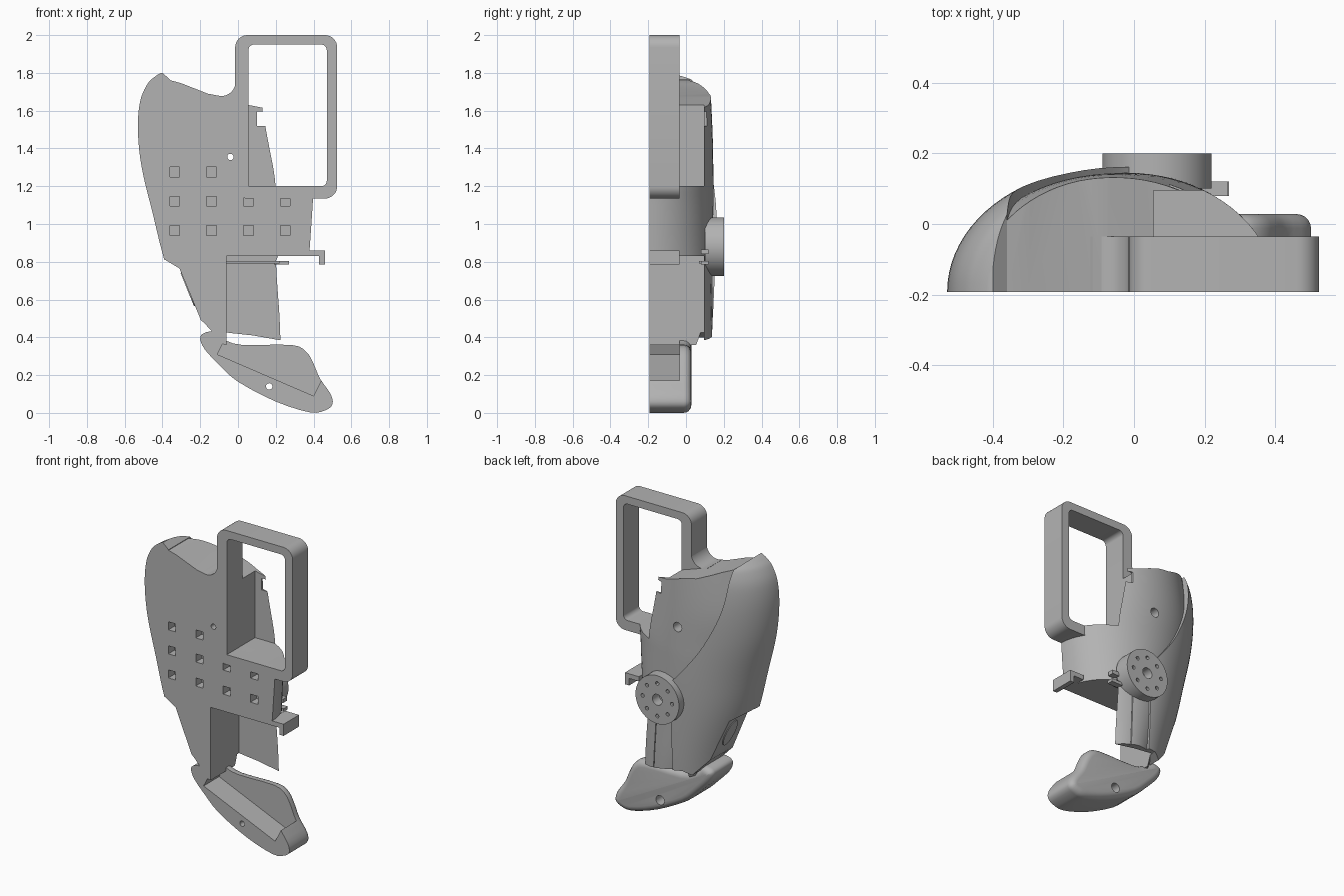
import bpy, bmesh, math
from mathutils import Vector

if "Cube" in bpy.data.objects:
    bpy.data.objects.remove(bpy.data.objects["Cube"])

FRONT, MID = -0.193, -0.035

grey = bpy.data.materials.new("plain grey")
grey.use_nodes = True
grey.diffuse_color = (0.45, 0.45, 0.45, 1)
grey.node_tree.nodes["Principled BSDF"].inputs["Base Color"].default_value = grey.diffuse_color


def finish(name, bm):
    bmesh.ops.recalc_face_normals(bm, faces=bm.faces)
    mesh = bpy.data.meshes.new(name)
    bm.to_mesh(mesh)
    bm.free()
    mesh.materials.append(grey)
    ob = bpy.data.objects.new(name, mesh)
    bpy.context.scene.collection.objects.link(ob)
    return ob


def prism(name, pts, y0, y1, bevel=0.0):
    """Outline in x/z pushed from y0 to y1, optionally rounding the rear rim."""
    bm = bmesh.new()
    face = bm.faces.new([bm.verts.new((x, y0, z)) for x, z in pts])
    out = bmesh.ops.extrude_face_region(bm, geom=[face])["geom"]
    bmesh.ops.translate(bm, vec=(0, y1 - y0, 0),
                        verts=[v for v in out if isinstance(v, bmesh.types.BMVert)])
    if bevel:
        rim = [e for e in out if isinstance(e, bmesh.types.BMEdge)]
        bmesh.ops.bevel(bm, geom=rim, offset=bevel, segments=5, profile=0.5, affect='EDGES')
    return finish(name, bm)


def rect(x0, x1, z0, z1):
    return [(x0, z0), (x1, z0), (x1, z1), (x0, z1)]


def arc(cx, cz, r, a0, a1, n):
    steps = [math.radians(a0 + (a1 - a0) * i / n) for i in range(n + 1)]
    return [(cx + r * math.cos(a), cz + r * math.sin(a)) for a in steps]


def circle(cx, cz, r, n=32):
    return arc(cx, cz, r, 0, 360, n)[:-1]


def rounded(x0, x1, z0, z1, r):
    return (arc(x1 - r, z1 - r, r, 0, 90, 8) + arc(x0 + r, z1 - r, r, 90, 180, 8)
            + arc(x0 + r, z0 + r, r, 180, 270, 8) + arc(x1 - r, z0 + r, r, 270, 360, 8))


def spline(keys, n, closed=False):
    """Smooth curve through the key points."""
    p = [Vector(k) for k in keys]
    c = len(p)
    get = (lambda i: p[i % c]) if closed else (lambda i: p[max(0, min(c - 1, i))])
    out = []
    for i in range(c if closed else c - 1):
        a, b, d, e = (get(i + k) for k in (-1, 0, 1, 2))
        for j in range(n):
            t = j / n
            out.append(0.5 * (2 * b + (d - a) * t + (2 * a - 5 * b + 4 * d - e) * t ** 2
                              + (3 * b - a - 3 * d + e) * t ** 3))
    return out if closed else out + [p[-1]]


def dome(name, keys, n=40):
    """Half-oval sections; each key is height, left x, right x, rear y."""
    bm = bmesh.new()
    rings = []
    for z, x0, x1, top in spline(keys, 5):
        mid, half = (x0 + x1) / 2, (x1 - x0) / 2
        rings.append([bm.verts.new((mid - half * math.cos(math.pi * i / n),
                                    FRONT + (top - FRONT) * math.sin(math.pi * i / n), z))
                      for i in range(n + 1)])
    for a, b in zip(rings, rings[1:]):
        for i in range(n + 1):
            j = (i + 1) % (n + 1)
            bm.faces.new((a[i], a[j], b[j], b[i]))
    bm.faces.new(rings[0])
    bm.faces.new(rings[-1])
    return finish(name, bm)


def boolean(ob, tool, op='DIFFERENCE'):
    mod = ob.modifiers.new("cut", 'BOOLEAN')
    mod.operation, mod.solver, mod.object = op, 'EXACT', tool
    bpy.context.view_layer.objects.active = ob
    bpy.ops.object.modifier_apply(modifier=mod.name)


def cut(targets, pts, y0, y1, op='DIFFERENCE'):
    tool = prism("cutter", pts, y0, y1)
    tool.hide_render = True
    for ob in targets:
        boolean(ob, tool, op)
    bpy.data.objects.remove(tool)


# Main domed shell and the raised side panel
body = dome("body_shell", [
    (0.3, -0.12, 0.35, 0.135), (0.5, -0.2, 0.36, 0.14), (0.77, -0.31, 0.373, 0.14),
    (1.1, -0.43, 0.395, 0.145), (1.25, -0.465, 0.4, 0.145), (1.5, -0.49, 0.36, 0.14),
    (1.9, -0.42, 0.3, 0.12)])
cut([body], [(-0.39, 1.77), (-0.3, 1.745), (-0.16, 1.69), (-0.08, 1.675), (0.055, 1.63),
             (0.16, 1.61), (0.6, 1.6), (0.6, 0.35), (0.25, 0.38), (0.08, 0.41),
             (-0.06, 0.425), (-0.06, 0.36), (-0.11, 0.37), (-0.13, 0.43), (-0.2, 0.495),
             (-0.6, 0.6), (-0.6, 1.6), (-0.44, 1.72)], -0.5, 0.5, 'INTERSECT')

panel = dome("side_panel", [
    (0.3, -0.24, 0.33, 0.13), (0.5, -0.29, 0.35, 0.143), (0.81, -0.39, 0.38, 0.155),
    (1.05, -0.45, 0.4, 0.162), (1.3, -0.51, 0.4, 0.162), (1.5, -0.53, 0.37, 0.158),
    (1.65, -0.518, 0.34, 0.15), (1.74, -0.48, 0.32, 0.14), (1.78, -0.44, 0.3, 0.13),
    (1.81, -0.39, 0.3, 0.12)])
seam = [tuple(p) for p in spline([(0, 1.0), (-0.06, 1.06), (-0.19, 1.23), (-0.29, 1.42),
                                  (-0.34, 1.58), (-0.36, 1.765)], 5)]
cut([panel], seam + [(-0.40, 1.80), (-0.7, 1.8), (-0.7, 0.81), (-0.385, 0.81), (-0.31, 0.765),
                     (-0.2, 0.5), (-0.11, 0.4), (-0.06, 0.425), (0, 0.42)], -0.5, 0.5, 'INTERSECT')

# Pockets, notch, screw hole and square sockets
both = [body, panel]
cut(both, rect(-0.06, 0.7, 0.2, 0.83), -0.5, 0.095)
cut([body], rect(0.055, 0.7, 1.2, 2.0), -0.5, 0.095)
cut([body], rect(0.10, 0.4, 1.52, 1.595), -0.5, 0.5)
cut([body], [(0.117, 0.74), (0.122, 0.74), (0.143, 0.3), (0.138, 0.3)], 0.12, 0.5)
cut(both, circle(-0.04, 1.355, 0.017, 20), -0.5, 0.5)
cut(both, circle(-0.04, 1.355, 0.03, 20), 0.06, 0.5)
for row, z in enumerate((1.275, 1.12, 0.965)):
    for x in (-0.335, -0.14, 0.055, 0.25)[:2 if row == 0 else 4]:
        cut(both, rect(x - 0.026, x + 0.026, z - 0.026, z + 0.026), -0.5, -0.13)

# Rounded handle loop with a fillet flowing into the body
handle = prism("handle_loop", rounded(-0.015, 0.525, 1.135, 2.0, 0.065), FRONT, MID)
cut([handle], rounded(0.055, 0.47, 1.2, 1.95, 0.03), -0.5, 0.5)
cut([handle], rect(0.05, 0.08, 1.2, 1.3), -0.5, 0.5)
fillet = prism("handle_fillet", arc(-0.09, 1.755, 0.078, 0, -115, 12)
               + [(-0.12, 1.6), (0.0, 1.6), (0.0, 1.755)], FRONT, MID)

# Round hub with a ring of screw holes
hub = prism("hub_disc", circle(0.065, 0.88, 0.155, 64), 0.1, 0.2)
cut([hub], circle(0.065, 0.88, 0.035), 0.13, 0.5)
for x, z in circle(0.065, 0.88, 0.105, 8):
    cut([hub], circle(x, z, 0.012, 12), 0.15, 0.5)

# Foot with a rounded rear rim and a stepped front recess
foot_line = spline([(-0.2, 0.39), (-0.185, 0.42), (-0.13, 0.43), (-0.075, 0.39), (0.02, 0.36),
                    (0.28, 0.36), (0.36, 0.325), (0.4, 0.26), (0.435, 0.18), (0.49, 0.1),
                    (0.5, 0.045), (0.46, 0.013), (0.38, 0.003), (0.2, 0.06), (0.0, 0.165),
                    (-0.1, 0.255), (-0.175, 0.335)], 3, closed=True)
foot = prism("foot", foot_line, FRONT, 0.028, bevel=0.04)
cut([foot], [(-0.06, 0.41), (-0.11, 0.31), (0.40, 0.09), (0.44, 0.17), (0.6, 0.5), (-0.06, 0.5)],
    -0.5, MID)
cut([foot], circle(0.165, 0.14, 0.017, 20), -0.5, 0.5)
cut([foot], circle(0.165, 0.14, 0.03, 20), -0.04, 0.5)

# Small hooks, tabs and the side lobe
hook = prism("side_hook", [(0.36, 0.83), (0.43, 0.83), (0.43, 0.785), (0.46, 0.785),
                           (0.46, 0.86), (0.36, 0.86)], FRONT, MID)
tab = prism("rear_tab", rect(0.19, 0.27, 0.785, 0.805), 0.08, 0.12)
tab_upper = prism("rear_tab_upper", rect(0.19, 0.265, 0.84, 0.865), 0.08, 0.12)
ledge = prism("pocket_ledge", rect(-0.06, 0.22, 0.79, 0.805), 0.07, 0.1)
pin = prism("ankle_pin", [(-0.155, 0.5), (-0.135, 0.5), (-0.11, 0.44), (-0.13, 0.43)], -0.15, 0.0)
bm = bmesh.new()
bmesh.ops.create_cone(bm, cap_ends=True, segments=32, radius1=1, radius2=0.85, depth=1)
lobe = finish("side_lobe", bm)
lobe.scale = (0.11, 0.065, 0.04)
lobe.rotation_euler = (0, math.radians(-112), 0)
lobe.location = (-0.25, -0.07, 0.66)

# Smooth the curved surfaces while keeping edges crisp
bpy.ops.object.select_all(action='DESELECT')
for ob in (body, panel, handle, fillet, hub, foot, lobe):
    ob.select_set(True)
bpy.context.view_layer.objects.active = body
bpy.ops.object.shade_smooth_by_angle(angle=math.radians(30))
